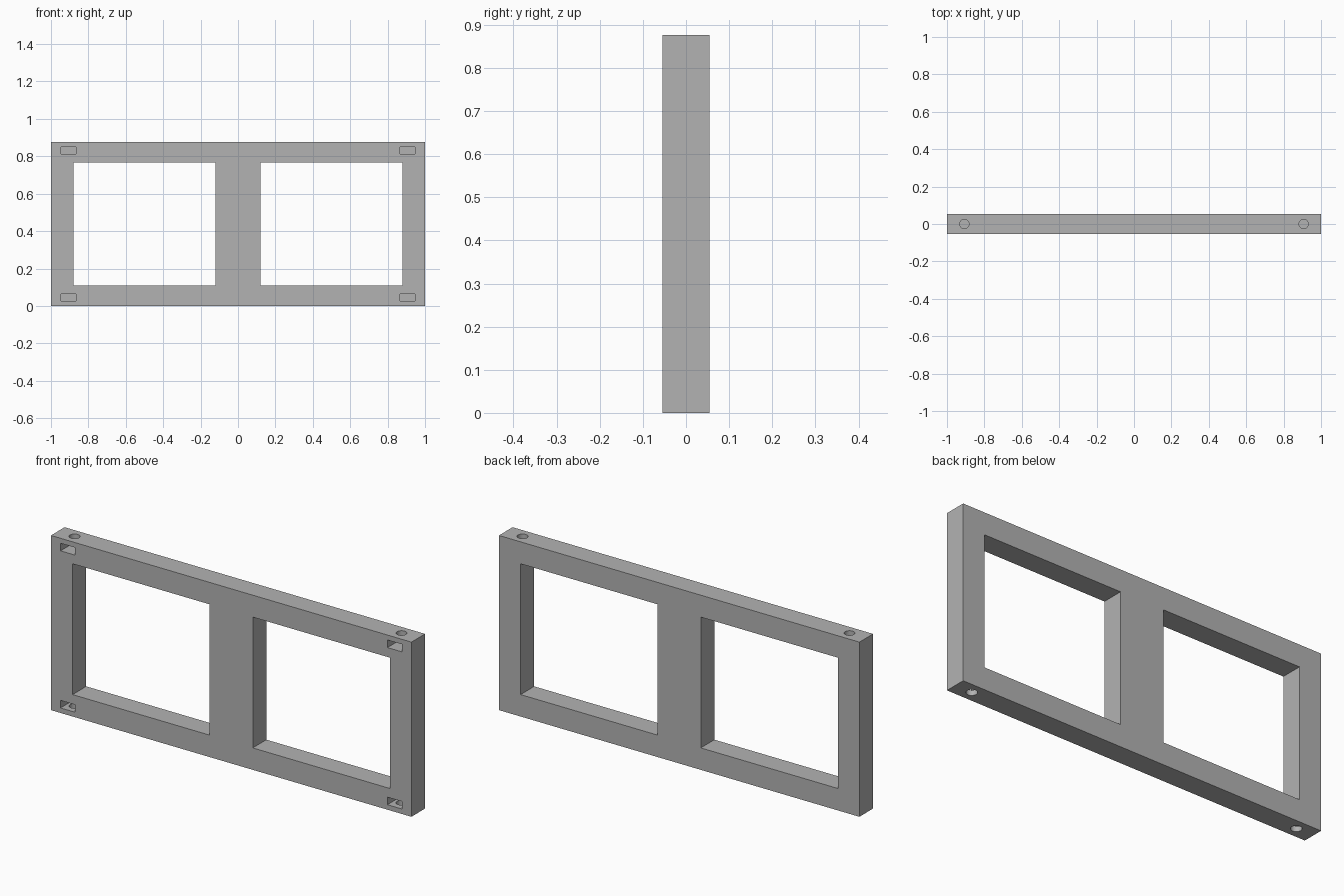
import bpy

default = bpy.data.objects.get("Cube")
if default:
    bpy.data.objects.remove(default, do_unlink=True)

HEIGHT, HALF_DEPTH = 0.876, 0.054
HOLE_X, HOLE_RADIUS = 0.907, 0.025

grey = bpy.data.materials.new("matte grey")
grey.use_nodes = True
grey.diffuse_color = (0.45, 0.45, 0.45, 1)
grey.node_tree.nodes["Principled BSDF"].inputs["Base Color"].default_value = (0.45, 0.45, 0.45, 1)


def box(name, low, high):
    """Axis-aligned block between two corners."""
    centre = [(a + b) / 2 for a, b in zip(low, high)]
    bpy.ops.mesh.primitive_cube_add(size=1, location=centre)
    block = bpy.context.object
    block.name = name
    block.scale = [b - a for a, b in zip(low, high)]
    bpy.ops.object.transform_apply(location=True, rotation=False, scale=True)
    block.data.materials.append(grey)
    return block


def cut(target, cutter):
    """Subtract the cutter and discard it."""
    cutter.hide_render = True
    mod = target.modifiers.new("cut", "BOOLEAN")
    mod.operation = "DIFFERENCE"
    mod.solver = "EXACT"
    mod.object = cutter
    bpy.context.view_layer.objects.active = target
    bpy.ops.object.modifier_apply(modifier=mod.name)
    bpy.data.objects.remove(cutter, do_unlink=True)


# Solid panel
frame = box("double_window_frame", (-1, -HALF_DEPTH, 0), (1, HALF_DEPTH, HEIGHT))

for side in (-1, 1):
    # Through openings on each side of the middle post
    x0, x1 = sorted((side * 0.12, side * 0.88))
    cut(frame, box("opening_cutter", (x0, -0.2, 0.11), (x1, 0.2, 0.766)))

    for top in (False, True):
        # Nut pocket, open at the front
        z0, z1 = (HEIGHT - 0.063, HEIGHT - 0.025) if top else (0.025, 0.063)
        x = side * HOLE_X
        cut(frame, box("pocket_cutter", (x - 0.04, -0.2, z0), (x + 0.04, 0.04, z1)))

        # Bolt hole from the outer edge into the pocket
        edge = HEIGHT if top else 0
        bpy.ops.mesh.primitive_cylinder_add(vertices=32, radius=HOLE_RADIUS, depth=0.09,
                                            location=(x, 0, edge))
        bolt_hole = bpy.context.object
        bolt_hole.data.materials.append(grey)
        cut(frame, bolt_hole)

# Smooth hole walls, crisp corners
bpy.ops.object.select_all(action="DESELECT")
frame.select_set(True)
bpy.context.view_layer.objects.active = frame
bpy.ops.object.shade_smooth_by_angle()
